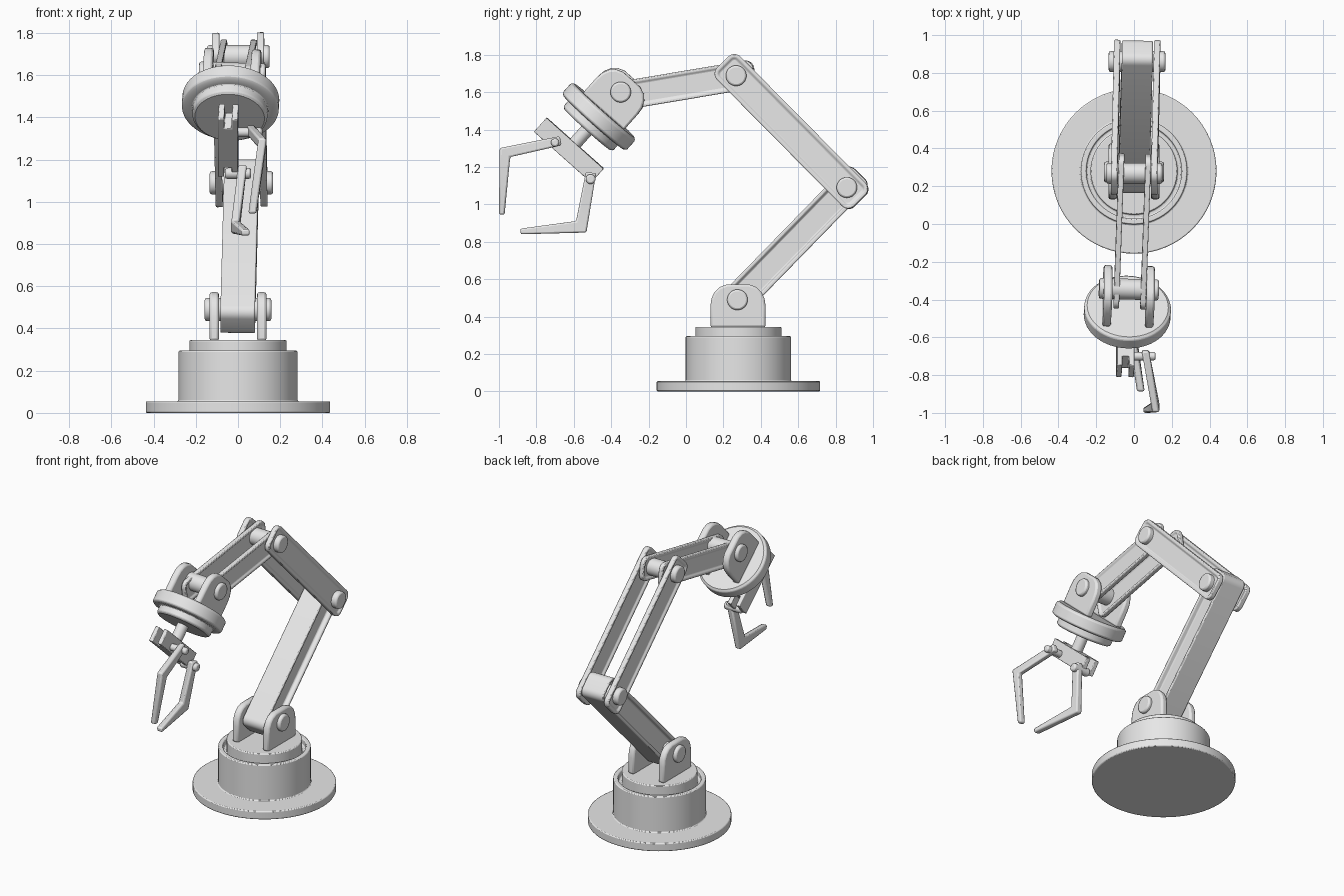
import bpy, bmesh, math
from mathutils import Matrix, Vector

if "Cube" in bpy.data.objects:
    bpy.data.objects.remove(bpy.data.objects["Cube"])

grey = bpy.data.materials.new("light_grey")
grey.diffuse_color = (0.8, 0.8, 0.8, 1)
grey.use_nodes = True
grey.node_tree.nodes["Principled BSDF"].inputs["Base Color"].default_value = grey.diffuse_color


def frame(origin, ex, ey):
    """Matrix with the given x and (squared up) y axes."""
    x = Vector(ex).normalized()
    z = x.cross(Vector(ey)).normalized()
    y = z.cross(x)
    m = Matrix((x, y, z)).transposed().to_4x4()
    m.translation = Vector(origin)
    return m


def finish(name, bm, matrix=None, bevel=0.0):
    bmesh.ops.recalc_face_normals(bm, faces=bm.faces)
    me = bpy.data.meshes.new(name)
    bm.to_mesh(me)
    bm.free()
    me.materials.append(grey)
    ob = bpy.data.objects.new(name, me)
    bpy.context.collection.objects.link(ob)
    if matrix:
        ob.matrix_world = matrix
    if bevel:
        mod = ob.modifiers.new("soft_edges", 'BEVEL')
        mod.width, mod.segments = bevel, 2
        mod.limit_method, mod.angle_limit = 'ANGLE', math.radians(40)
    bpy.ops.object.select_all(action='DESELECT')
    ob.select_set(True)
    bpy.context.view_layer.objects.active = ob
    bpy.ops.object.shade_smooth_by_angle(angle=math.radians(35))
    return ob


def lathe(name, profile, matrix, bevel=0.006, n=64):
    """Turn (radius, height) points about local z, closed with caps."""
    bm = bmesh.new()
    rings = [[bm.verts.new((r * math.cos(2 * math.pi * i / n),
                            r * math.sin(2 * math.pi * i / n), h))
              for i in range(n)] for r, h in profile]
    for a, b in zip(rings, rings[1:]):
        for i in range(n):
            j = (i + 1) % n
            bm.faces.new((a[i], a[j], b[j], b[i]))
    bm.faces.new(rings[0])
    bm.faces.new(rings[-1])
    return finish(name, bm, matrix, bevel)


def prism(name, pts, half, matrix, bevel=0.008, rim=0, recess=0):
    """Extrude an outline along local z, optionally sinking both sides."""
    bm = bmesh.new()
    lo = [bm.verts.new((x, y, -half)) for x, y in pts]
    hi = [bm.verts.new((x, y, half)) for x, y in pts]
    caps = [bm.faces.new(lo[::-1]), bm.faces.new(hi)]
    for i in range(len(pts)):
        j = (i + 1) % len(pts)
        bm.faces.new((lo[i], lo[j], hi[j], hi[i]))
    bmesh.ops.recalc_face_normals(bm, faces=bm.faces)
    if rim:
        for cap in caps:
            bmesh.ops.inset_region(bm, faces=[cap], thickness=rim)
            bmesh.ops.inset_region(bm, faces=[cap], thickness=0.006, depth=-recess)
    return finish(name, bm, matrix, bevel)


def rounded(x0, x1, hw, r, n=6):
    """Rounded rectangle outline."""
    out = []
    for cx, cy, start in ((x1 - r, hw - r, 0), (x0 + r, hw - r, 90),
                          (x0 + r, r - hw, 180), (x1 - r, r - hw, 270)):
        for i in range(n + 1):
            t = math.radians(start + 90 * i / n)
            out.append((cx + r * math.cos(t), cy + r * math.sin(t)))
    return out


def arm(name, p0, p1, hw, half, offset=0, rim=0.02, recess=0.01):
    d = Vector(p1) - Vector(p0)
    m = frame(p0, d, Vector((1, 0, 0)).cross(d))
    m = m @ Matrix.Translation((0, 0, offset))
    prism(name, rounded(-0.1, d.length + 0.1, hw, 0.045), half, m, 0.006, rim, recess)


def bolt(name, centre, half, r=0.055, axis=(1, 0, 0)):
    m = Matrix.Translation(centre) @ Vector(axis).to_track_quat('Z', 'Y').to_matrix().to_4x4()
    lathe(name, [(r, -half), (r, half)], m, 0.01, 32)


def bracket(name, base):
    """Two hinge ears; local x runs across, y points to the hinge."""
    right = [(0.148, 0), (0.148, 0.11), (0.142, 0.155), (0.125, 0.19), (0.1, 0.215), (0.06, 0.23)]
    outline = right + [(-x, y) for x, y in reversed(right)]
    for side, s in (("left", -1), ("right", 1)):
        prism(f"{name}_{side}", outline, 0.0225,
              base @ Matrix.Translation((0, 0, s * 0.1125)), 0.012)


def finger(name, pts, widths, half):
    """Bent tapered bar whose section is square to the x axis."""
    bm = bmesh.new()
    pts = [Vector(p) for p in pts]
    dirs = [(b - a).normalized() for a, b in zip(pts, pts[1:])]
    rings = []
    for i, (p, w) in enumerate(zip(pts, widths)):
        a, b = dirs[max(i - 1, 0)], dirs[min(i, len(dirs) - 1)]
        t = (a + b).normalized()
        n = Vector((0, -t.z, t.y)).normalized() * (w / 2 / max(0.5, t.dot(b)))
        hx = Vector((half, 0, 0))
        rings.append([bm.verts.new(p + n * s + hx * k)
                      for s, k in ((1, 1), (1, -1), (-1, -1), (-1, 1))])
    for a, b in zip(rings, rings[1:]):
        for i in range(4):
            j = (i + 1) % 4
            bm.faces.new((a[i], a[j], b[j], b[i]))
    bm.faces.new(rings[0])
    bm.faces.new(rings[-1])
    finish(name, bm, None, 0.009)


# Hinge points
shoulder = Vector((0, 0.275, 0.49))
elbow = Vector((0.016, 0.86, 1.09))
upper = Vector((0.002, 0.268, 1.688))
wrist = Vector((-0.027, -0.345, 1.605))

# Base flange, drum with groove and turntable
lathe("base", [(0.437, 0), (0.437, 0.055), (0.282, 0.055), (0.282, 0.295), (0.252, 0.295),
               (0.252, 0.255), (0.23, 0.255), (0.23, 0.345)], Matrix.Translation((0, 0.28, 0)))
bracket("shoulder_ear", frame((0, 0.278, 0.342), (0, 1, 0), (0, 0, 1)))
bolt("shoulder_bolt", shoulder, 0.158)

# Arm segments
arm("lower_arm", shoulder, elbow, 0.083, 0.082, 0, 0.02, 0.03)
for side, s in (("left", -1), ("right", 1)):
    arm(f"upper_arm_{side}", elbow, upper, 0.088, 0.017, s * 0.106)
    arm(f"forearm_{side}", upper + Vector((0, 0, -0.005)), wrist + Vector((0.007, 0, -0.025)),
        0.077, 0.015, s * 0.071, 0.018, 0.008)
bolt("elbow_bolt", elbow, 0.15)
bolt("upper_bolt", upper, 0.148)

# Wrist frame: axis points to the gripper, across spans the jaws
axis = Vector((-0.045, -0.665, -0.746)).normalized()
across = Vector((0, 0.746, -0.665))
side_x = Vector((1, 0, 0)) - axis * axis.x
side_x.normalize()
bracket("wrist_ear", frame(wrist + axis * 0.142, across, -axis))
bolt("wrist_bolt", wrist, 0.158, axis=side_x)
spin = frame(wrist, side_x, axis.cross(side_x))
lathe("wrist_disc", [(0.215, 0.138), (0.23, 0.15), (0.23, 0.215), (0.215, 0.225),
                     (0.178, 0.225), (0.178, 0.265), (0.165, 0.275)], spin, 0.005)
lathe("wrist_shaft", [(0.036, 0.26), (0.036, 0.39)], spin, 0, 32)

# Forked palm
quarter = [(0.047, 0.205), (0.018, 0.205), (0.018, 0.14)]
top = quarter + [(-x, y) for x, y in reversed(quarter)]
palm = top + [(-x, -y) for x, y in top]
prism("palm", palm, 0.05, spin @ Matrix.Translation((0, 0, 0.422)), 0.004)

# Jaw pins and fingers
bolt("upper_pin", (0.03, -0.70, 1.33), 0.085, 0.022)
bolt("lower_pin", (0.0, -0.51, 1.135), 0.062, 0.026)
finger("upper_finger", [(0.06, -0.67, 1.34), (0.115, -0.968, 1.277), (0.068, -0.985, 0.945)],
       (0.05, 0.058, 0.03), 0.019)
finger("lower_finger", [(0.022, -0.508, 1.17), (-0.012, -0.56, 0.88), (0.036, -0.885, 0.855)],
       (0.055, 0.065, 0.03), 0.02)
